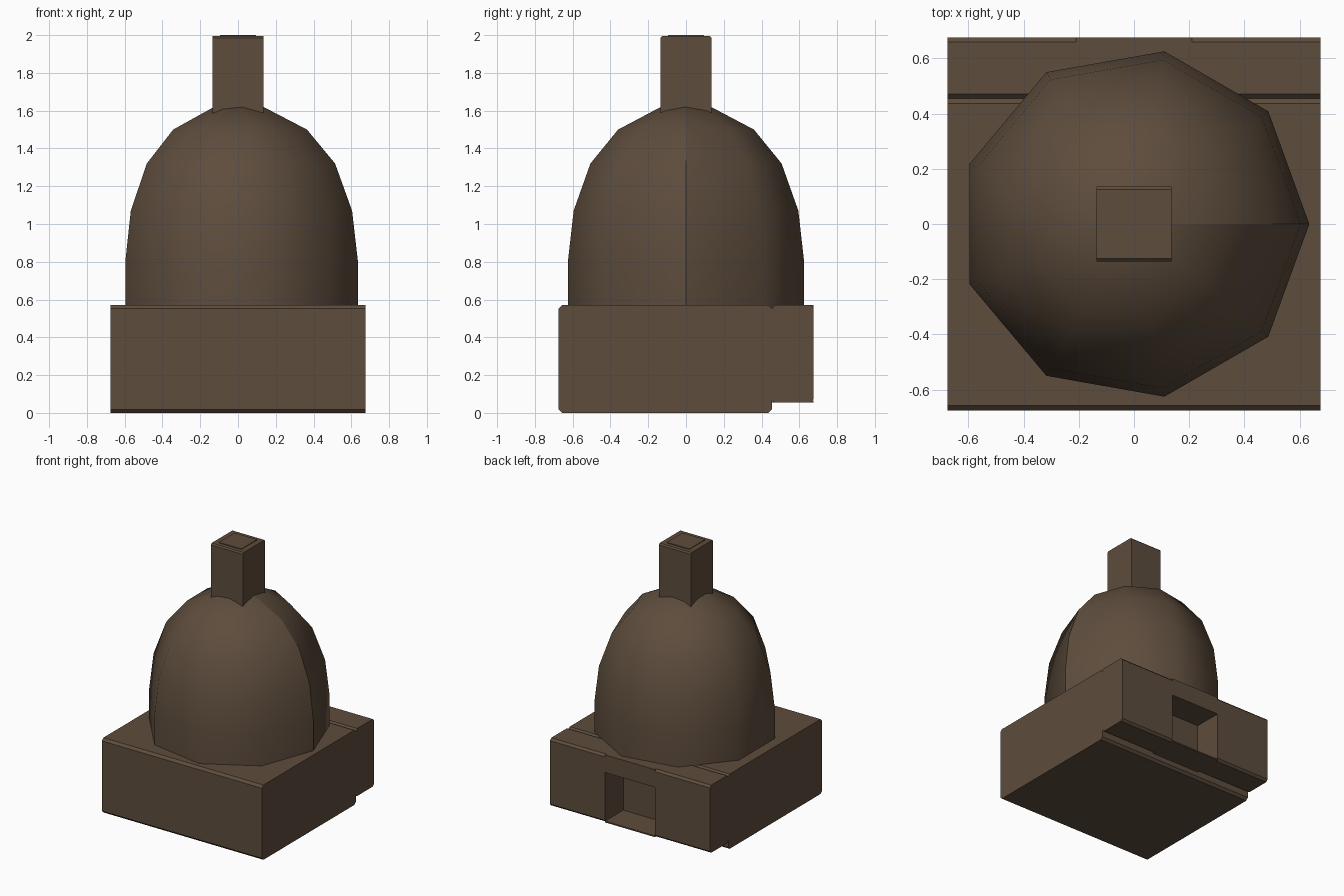
import bpy, bmesh, math

cube = bpy.data.objects.get("Cube")
if cube:
    bpy.data.objects.remove(cube, do_unlink=True)

brown = bpy.data.materials.new("dark brown")
brown.use_nodes = True
colour = (0.11, 0.073, 0.046, 1)
brown.diffuse_color = colour
brown.node_tree.nodes["Principled BSDF"].inputs["Base Color"].default_value = colour


def add_object(name, bm):
    bmesh.ops.recalc_face_normals(bm, faces=bm.faces[:])
    mesh = bpy.data.meshes.new(name)
    bm.to_mesh(mesh)
    bm.free()
    mesh.materials.append(brown)
    obj = bpy.data.objects.new(name, mesh)
    bpy.context.collection.objects.link(obj)
    return obj


def bar(name, xs, ys, zs, chamfer=0):
    """Box whose long edges, running along x, can be chamfered."""
    bm = bmesh.new()
    bmesh.ops.create_cube(bm, size=1)
    for v in bm.verts:
        v.co = [r[0] if c < 0 else r[1] for c, r in zip(v.co, (xs, ys, zs))]
    if chamfer:
        edges = [e for e in bm.edges
                 if abs(e.verts[0].co.x - e.verts[1].co.x) > 1e-4]
        bmesh.ops.bevel(bm, geom=edges, offset=chamfer, segments=1,
                        affect='EDGES')
    return add_object(name, bm)


HALF, SLOT, TOP = 0.675, 0.21, 0.57
BACK = (0.455, HALF)

# Base block, and the back section framing an open recess
bar("base", (-HALF, HALF), (-HALF, BACK[0]), (0, TOP), 0.018)
bar("back_block_left", (SLOT, HALF), BACK, (0.055, TOP), 0.016)
bar("back_block_right", (-HALF, -SLOT), BACK, (0.055, TOP), 0.016)
bar("recess_lintel", (-SLOT, SLOT), BACK, (0.435, TOP))
bar("recess_floor", (-SLOT, SLOT), BACK, (0.055, 0.065))

# Nine-sided dome, spun from a profile of radius and height
profile = [(0.635, 0.55), (0.635, 0.80), (0.604, 1.07),
           (0.514, 1.32), (0.365, 1.50), (0, 1.69)]
bm = bmesh.new()
verts = [bm.verts.new((r, 0, z)) for r, z in profile]
edges = [bm.edges.new(pair) for pair in zip(verts, verts[1:])]
bmesh.ops.spin(bm, geom=verts + edges, cent=(0, 0, 0), axis=(0, 0, 1),
               angle=math.tau, steps=9)
bmesh.ops.remove_doubles(bm, verts=bm.verts[:], dist=0.001)
bmesh.ops.holes_fill(bm, edges=[e for e in bm.edges if e.is_boundary])
for face in bm.faces:
    face.smooth = len(face.verts) < 5
# Hard seam down the +x side
for e in bm.edges:
    if all(abs(v.co.y) < 0.001 and v.co.x > -0.001 for v in e.verts):
        e.smooth = False
add_object("dome", bm)

# Square post with a thin raised cap plate
bar("post", (-0.135, 0.135), (-0.135, 0.135), (1.5, 1.995), 0.01)
bar("post_cap", (-0.095, 0.095), (-0.095, 0.095), (1.99, 2.0))
